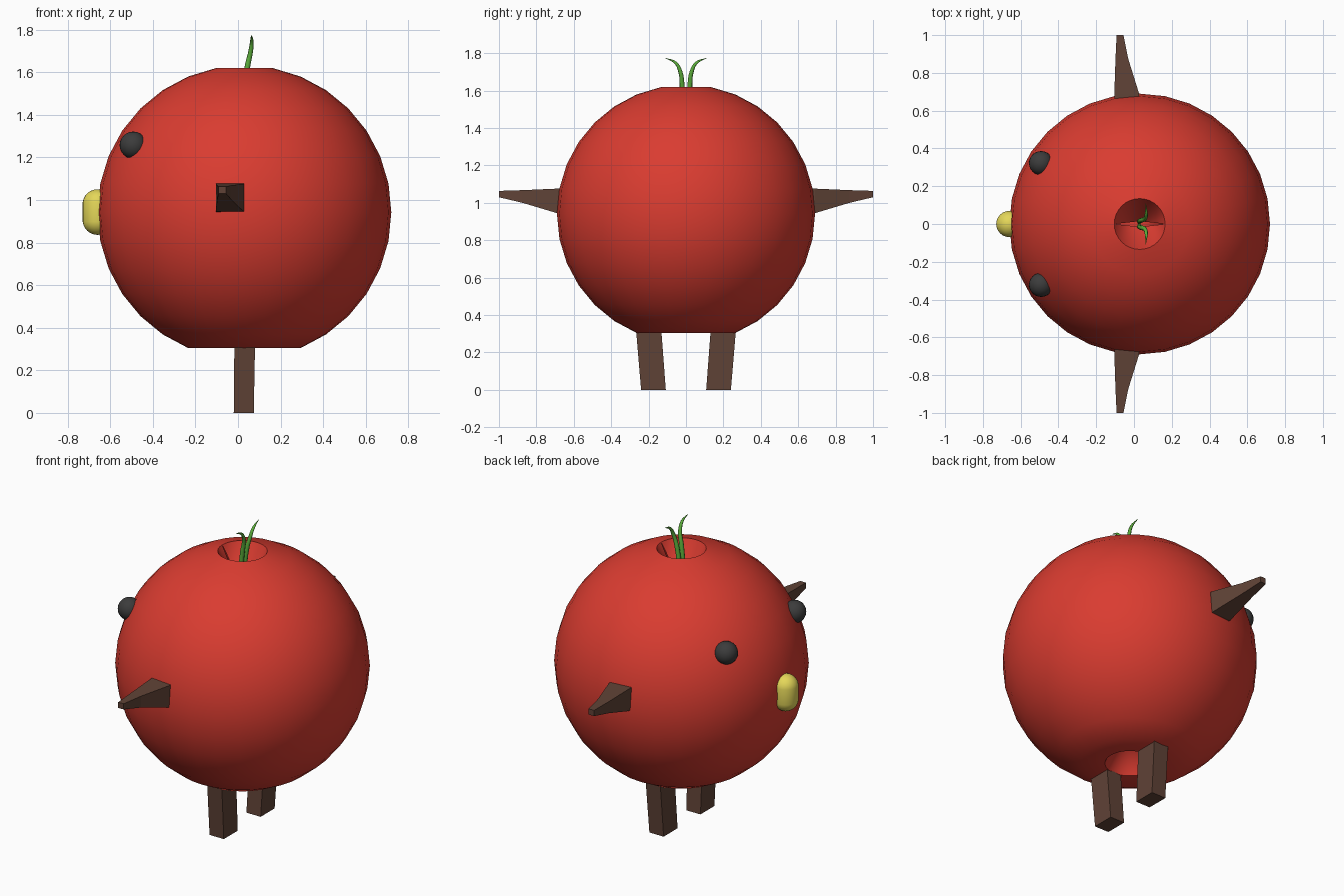
import bpy, bmesh
from math import sin, cos, pi, radians

if "Cube" in bpy.data.objects:
    bpy.data.objects.remove(bpy.data.objects["Cube"])


def material(name, rgb):
    m = bpy.data.materials.new(name)
    m.diffuse_color = (*rgb, 1)
    m.use_nodes = True
    m.node_tree.nodes["Principled BSDF"].inputs["Base Color"].default_value = m.diffuse_color
    return m


RED = material("red", (0.70, 0.045, 0.03))
BROWN = material("brown", (0.115, 0.055, 0.037))
YELLOW = material("yellow", (0.78, 0.68, 0.10))
GREEN = material("green", (0.11, 0.44, 0.045))
DARK = material("dark", (0.045, 0.045, 0.045))


def finish(bm, name, mat, smooth=None):
    bmesh.ops.recalc_face_normals(bm, faces=bm.faces)
    me = bpy.data.meshes.new(name)
    bm.to_mesh(me)
    bm.free()
    ob = bpy.data.objects.new(name, me)
    bpy.context.collection.objects.link(ob)
    me.materials.append(mat)
    if smooth:
        bpy.ops.object.select_all(action='DESELECT')
        ob.select_set(True)
        bpy.context.view_layer.objects.active = ob
        bpy.ops.object.shade_smooth_by_angle(angle=radians(smooth))
    return ob


def mirror_y(ob):
    m = ob.modifiers.new("mirror", 'MIRROR')
    m.use_axis = (False, True, False)
    m.merge_threshold = 0.0005
    return ob


def loft(name, sections, mat):
    """Join rectangular sections (four corners each) and cap both ends."""
    bm = bmesh.new()
    rings = [[bm.verts.new(p) for p in s] for s in sections]
    for a, b in zip(rings, rings[1:]):
        for i in range(4):
            j = (i + 1) % 4
            bm.faces.new((a[i], a[j], b[j], b[i]))
    bm.faces.new(rings[0])
    bm.faces.new(rings[-1])
    return mirror_y(finish(bm, name, mat))


# Body: half a sphere profile with pushed-in poles, mirrored
CX, CZ, R = 0.03, 0.942, 0.69
STEP = pi / 16
profile = [(R * sin(i * STEP), CZ + R * cos(i * STEP)) for i in range(1, 15)]
profile.append((R * sin(STEP), profile[-1][1]))
bm = bmesh.new()
rings = [[bm.verts.new((CX + r * cos(k * STEP), r * sin(k * STEP), z))
          for k in range(17)] for r, z in profile]
for a, b in zip(rings, rings[1:]):
    for k in range(16):
        bm.faces.new((a[k], b[k], b[k + 1], a[k + 1]))
top = bm.verts.new((CX, 0.015, 1.38))       # leaves the thin slit in the dimple
bottom = bm.verts.new((CX, 0, 0.55))
for k in range(16):
    bm.faces.new((top, rings[0][k], rings[0][k + 1]))
    bm.faces.new((bottom, rings[-1][k + 1], rings[-1][k]))
mirror_y(finish(bm, "body", RED, 40))

# Arms: tapering square section
loft("arms", [[(x0, y, z0), (x1, y, z0), (x1, y, z1), (x0, y, z1)]
              for y, x0, x1, z0, z1 in (
                  (0.62, -0.105, 0.03, 0.942, 1.078),
                  (0.69, -0.104, 0.027, 0.945, 1.076),
                  (0.873, -0.098, -0.03, 1.0, 1.068),
                  (1.0, -0.092, -0.056, 1.03, 1.064))], BROWN)

# Legs: slightly splayed blocks
loft("legs", [[(x0, y0, z), (x1, y0, z), (x1, y1, z), (x0, y1, z)]
              for z, x0, x1, y0, y1 in (
                  (0.0, -0.02, 0.074, 0.108, 0.24),
                  (0.32, -0.017, 0.08, 0.132, 0.267))], BROWN)

# Eyes
bm = bmesh.new()
bmesh.ops.create_uvsphere(bm, u_segments=24, v_segments=12, radius=0.064)
bmesh.ops.translate(bm, verts=bm.verts, vec=(-0.492, 0.322, 1.257))
mirror_y(finish(bm, "eyes", DARK, 60))

# Beak: sphere stretched into an upright capsule
bm = bmesh.new()
bmesh.ops.create_uvsphere(bm, u_segments=24, v_segments=13, radius=0.07)
for v in bm.verts:
    v.co.z += 0.98 if v.co.z > 0 else 0.906
    v.co.x -= 0.66
finish(bm, "beak", YELLOW, 60)

# Stalks: two tapering curved sprouts rising from the dimple
for side, label in ((1, "left"), (-1, "right")):
    cu = bpy.data.curves.new(label + "_stalk", 'CURVE')
    cu.dimensions = '3D'
    cu.bevel_depth = 1.0
    cu.bevel_resolution = 2
    cu.use_fill_caps = True
    pts = ((0.028, 0.012, 1.40, 0.013), (0.033, 0.018, 1.53, 0.013),
           (0.045, 0.021, 1.63, 0.013), (0.06, 0.030, 1.70, 0.011),
           (0.065, 0.055, 1.748, 0.008), (0.062, 0.108, 1.774, 0.001))
    sp = cu.splines.new('BEZIER')
    sp.bezier_points.add(len(pts) - 1)
    sp.resolution_u = 4
    for p, (x, y, z, r) in zip(sp.bezier_points, pts):
        p.co = (x, side * y, z)
        p.radius = r
        p.handle_left_type = p.handle_right_type = 'AUTO'
    cu.materials.append(GREEN)
    bpy.context.collection.objects.link(
        bpy.data.objects.new(label + "_stalk", cu))
